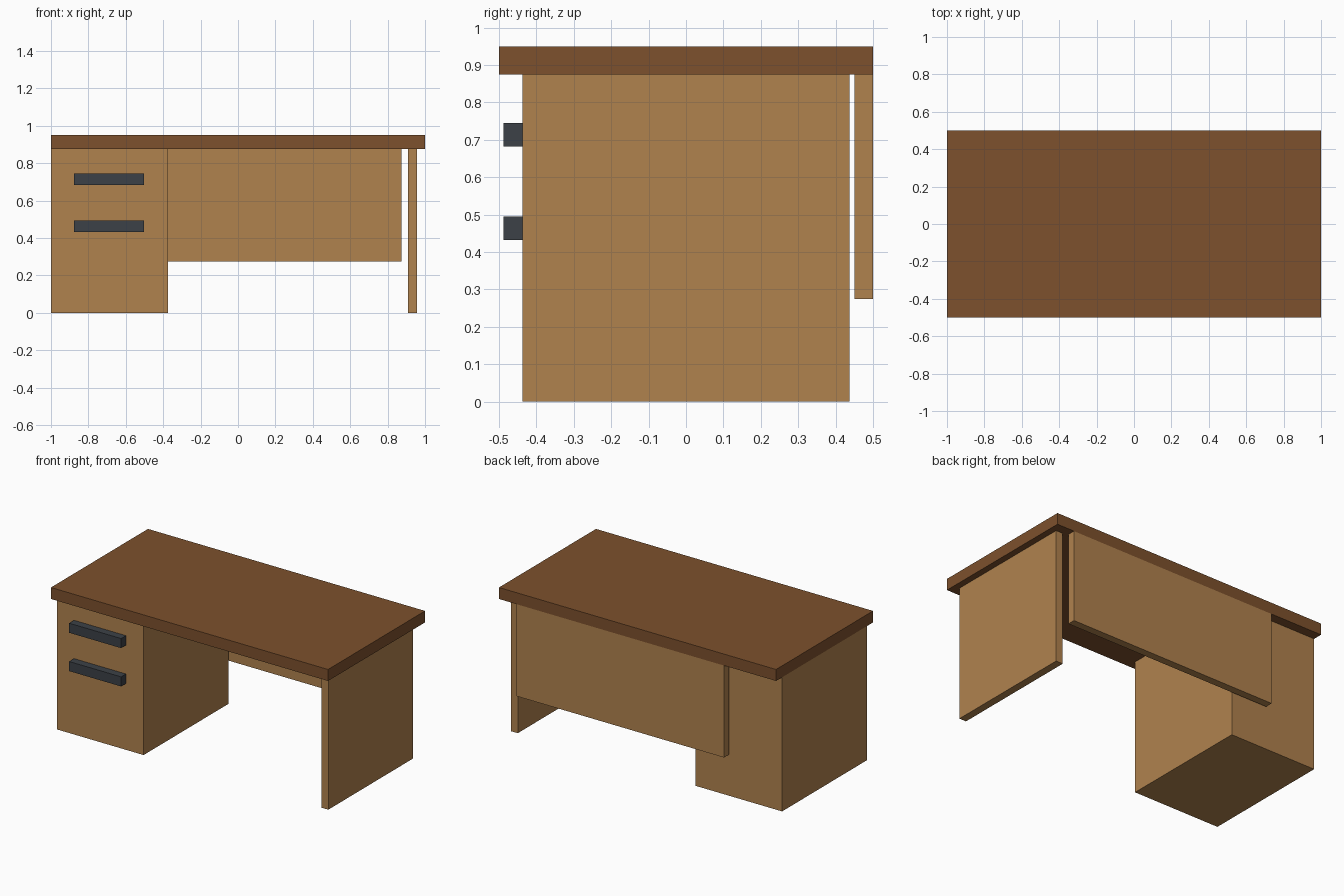
import bpy
import bmesh
from mathutils import Matrix, Vector

if "Cube" in bpy.data.objects:
    bpy.data.objects.remove(bpy.data.objects["Cube"])


def make_material(name, colour):
    mat = bpy.data.materials.new(name)
    mat.diffuse_color = (*colour, 1.0)
    mat.use_nodes = True
    mat.node_tree.nodes["Principled BSDF"].inputs["Base Color"].default_value = mat.diffuse_color
    return mat


dark_wood = make_material("dark_wood", (0.205, 0.082, 0.026))
light_wood = make_material("light_wood", (0.434, 0.223, 0.076))
dark_metal = make_material("dark_metal", (0.045, 0.053, 0.063))


def box(name, low, high, mat):
    """Box spanning two opposite corners."""
    low, high = Vector(low), Vector(high)
    bm = bmesh.new()
    bmesh.ops.create_cube(bm, size=1.0, matrix=Matrix.Diagonal((*(high - low), 1.0)))
    mesh = bpy.data.meshes.new(name)
    bm.to_mesh(mesh)
    bm.free()
    mesh.materials.append(mat)
    obj = bpy.data.objects.new(name, mesh)
    obj.location = (low + high) / 2
    bpy.context.collection.objects.link(obj)
    return obj


TOP_Z = 0.875      # underside of the desktop
DEPTH = 0.4375     # half depth of the supports

# Desktop slab
box("desktop", (-1, -0.5, TOP_Z), (1, 0.5, 0.95), dark_wood)

# Supports: drawer pedestal on the left, panel leg on the right
box("drawer_pedestal", (-1, -DEPTH, 0), (-0.375, DEPTH, TOP_Z), light_wood)
box("side_leg", (0.908, -DEPTH, 0), (0.958, DEPTH, TOP_Z), light_wood)

# Modesty panel hanging at the back
box("back_panel", (-0.625, 0.45, 0.275), (0.875, 0.5, TOP_Z), light_wood)

# Drawer handles
for name, z in (("lower_handle", 0.4325), ("upper_handle", 0.6825)):
    box(name, (-0.8775, -0.4875, z), (-0.5025, -DEPTH, z + 0.0625), dark_metal)
